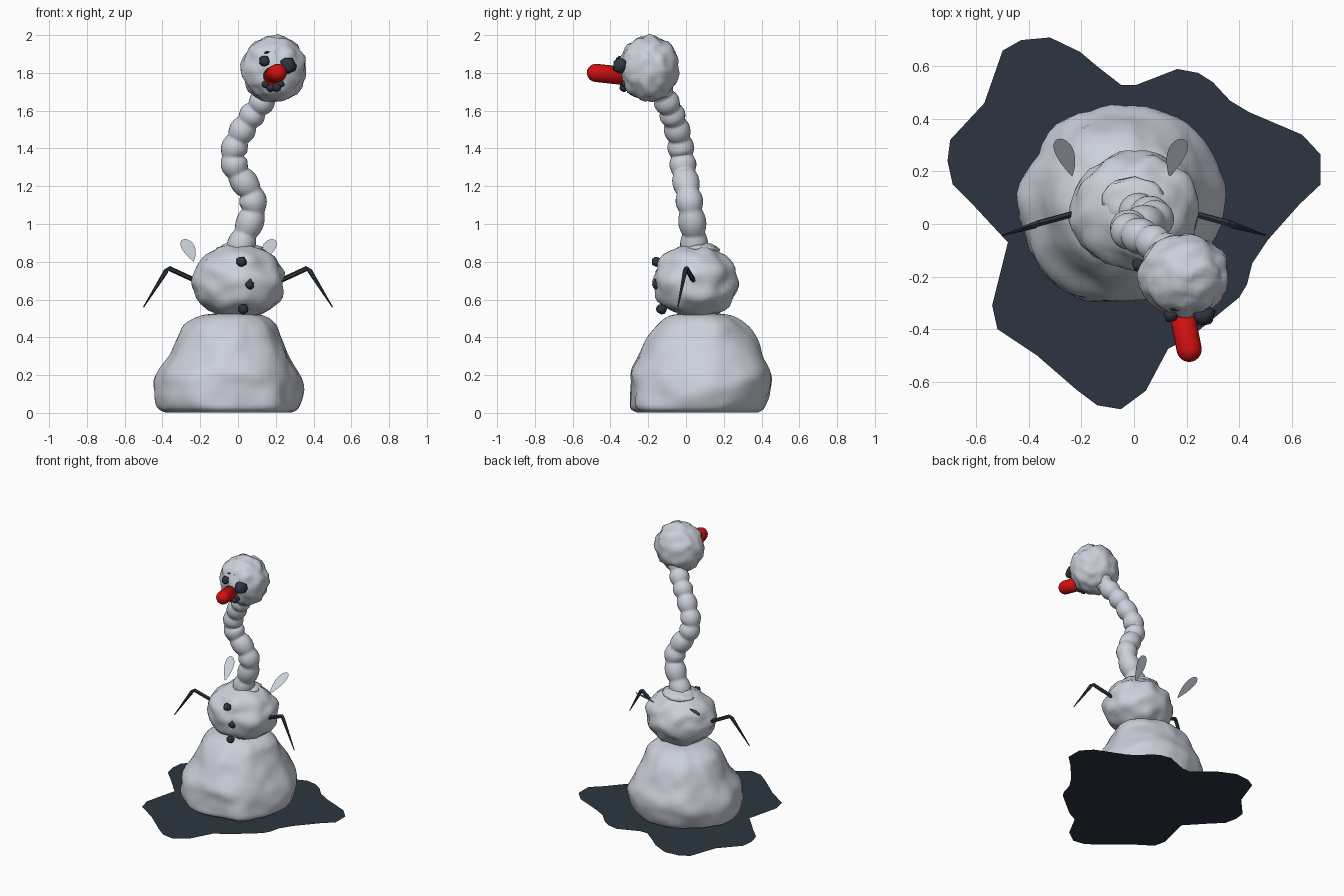
import bpy, bmesh, math
from mathutils import Vector, noise

if "Cube" in bpy.data.objects:
    bpy.data.objects.remove(bpy.data.objects["Cube"])


def mat(name, col):
    m = bpy.data.materials.new(name)
    m.diffuse_color = (*col, 1)
    m.use_nodes = True
    m.node_tree.nodes["Principled BSDF"].inputs["Base Color"].default_value = m.diffuse_color
    return m


SNOW = mat("snow", (0.60, 0.63, 0.70))
COAL = mat("coal", (0.025, 0.036, 0.052))
RED = mat("nose red", (0.65, 0.005, 0.005))


def finish(name, bm, material, smooth=True, recalc=True):
    if recalc:
        bmesh.ops.recalc_face_normals(bm, faces=bm.faces)
    me = bpy.data.meshes.new(name)
    bm.to_mesh(me)
    bm.free()
    me.materials.append(material)
    for p in me.polygons:
        p.use_smooth = smooth
    ob = bpy.data.objects.new(name, me)
    bpy.context.collection.objects.link(ob)
    return ob


def lumpy(name, c, r, material, sub=4, amp=0.08, freq=2.0, seed=0):
    """Ball pushed in and out by noise."""
    bm = bmesh.new()
    bmesh.ops.create_icosphere(bm, subdivisions=sub, radius=1)
    for v in bm.verts:
        k = 1 + amp * noise.noise(v.co * freq + Vector((seed, seed * 2, 3.7)))
        v.co = Vector(c) + Vector([a * b * k for a, b in zip(v.co, r)])
    return finish(name, bm, material)


def loft(bm, rings):
    """Skin a list of vertex-position rings and cap both ends."""
    rows = [[bm.verts.new(p) for p in ring] for ring in rings]
    n = len(rows[0])
    for a, b in zip(rows, rows[1:]):
        for i in range(n):
            bm.faces.new((a[i], a[(i + 1) % n], b[(i + 1) % n], b[i]))
    bm.faces.new(rows[0][::-1])
    bm.faces.new(rows[-1])


def tube(name, pts, radii, material, n=16, smooth=True):
    pts = [Vector(p) for p in pts]
    rings = []
    for i, p in enumerate(pts):
        d = (pts[min(i + 1, len(pts) - 1)] - pts[max(i - 1, 0)]).normalized()
        ref = Vector((0, 1, 0)) if abs(d.y) < 0.8 else Vector((0, 0, 1))
        u = d.cross(ref).normalized()
        w = d.cross(u)
        rings.append([p + radii[i] * (math.cos(t) * u + math.sin(t) * w)
                      for t in (2 * math.pi * k / n for k in range(n))])
    bm = bmesh.new()
    loft(bm, rings)
    return finish(name, bm, material, smooth)


def interp(keys, t):
    """Smooth (Catmull-Rom) interpolation through rows of numbers, t in 0..1."""
    f = t * (len(keys) - 1)
    i = min(int(f), len(keys) - 2)
    f -= i
    a, b, c, d = (keys[max(0, min(len(keys) - 1, i + k))] for k in (-1, 0, 1, 2))
    return [0.5 * (2 * q + (r - p) * f + (2 * p - 5 * q + 4 * r - s) * f * f
                   + (3 * q - p - 3 * r + s) * f ** 3) for p, q, r, s in zip(a, b, c, d)]


# Puddle: flat blotch on the ground
outline = [(-.32, .71), (-.43, .70), (-.50, .66), (-.57, .46), (-.70, .32), (-.71, .24),
           (-.69, .15), (-.61, .07), (-.48, -.07), (-.52, -.23), (-.54, -.31), (-.52, -.40),
           (-.37, -.50), (-.22, -.63), (-.14, -.69), (-.05, -.705), (.045, -.635), (.13, -.475),
           (.21, -.435), (.40, -.28), (.43, -.23), (.45, -.15), (.51, -.06), (.63, .075),
           (.71, .15), (.71, .265), (.64, .34), (.44, .425), (.365, .47), (.30, .54), (.245, .575),
           (.165, .59), (.01, .53), (-.05, .53), (-.14, .60), (-.205, .655)]
bm = bmesh.new()
bm.faces.new([bm.verts.new((x, y, 0.0)) for x, y in reversed(outline)])
bmesh.ops.triangulate(bm, faces=bm.faces)
bm.normal_update()
for f in bm.faces:
    if f.normal.z < 0:
        f.normal_flip()
finish("puddle", bm, COAL, False, recalc=False)

# Base mound: rows are z, x centre, y centre, x radius, y radius
rows = [(.002, -.04, .06, .34, .31), (.03, -.04, .06, .38, .35), (.12, -.04, .07, .39, .37),
        (.21, -.045, .075, .37, .375), (.30, -.045, .085, .325, .33), (.40, -.05, .085, .275, .285),
        (.47, -.04, .085, .235, .23), (.515, -.03, .08, .16, .16), (.53, -.03, .08, .05, .05)]
rings = []
for j in range(41):
    z, cx, cy, rx, ry = interp(rows, j / 40)
    ring = []
    for k in range(56):
        a = 2 * math.pi * k / 56
        p = Vector((math.cos(a), math.sin(a), z * 2.5))
        s = 1 + 0.09 * noise.noise(p * 1.7) + 0.035 * noise.noise(p * 4.5)
        ring.append((cx + rx * s * p.x, cy + ry * s * p.y, max(z, .002)))
    rings.append(ring)
bm = bmesh.new()
loft(bm, rings)
finish("base_mound", bm, SNOW)

# Belly, collar and head
lumpy("belly", (.005, .05, .695), (.247, .222, .198), SNOW, amp=.11, freq=2.6, seed=2)
lumpy("collar", (.005, .075, .865), (.12, .105, .035), SNOW, sub=3, amp=.25, seed=5)
lumpy("head", (.19, -.195, 1.822), (.172, .158, .175), SNOW, amp=.10, freq=3.5, seed=8)

# Neck: beaded bent tube
path = [(.0, .045, .85), (.04, .04, .95), (.08, .025, 1.07), (.065, .01, 1.17), (.0, -.01, 1.27),
        (-.027, -.022, 1.36), (.0, -.035, 1.45), (.05, -.06, 1.54), (.10, -.085, 1.61),
        (.15, -.12, 1.68), (.18, -.15, 1.75)]
N = 100
tube("neck", [interp(path, i / N) for i in range(N + 1)],
     [.061 + .014 * abs(math.sin(math.pi * 10 * i / N)) - .008 * i / N for i in range(N + 1)],
     SNOW, 24)

# Nose: capsule with rounded tip
a, b, R = Vector((.165, -.25, 1.775)), Vector((.21, -.477, 1.80)), .048
d = (b - a).normalized()
ts = [math.radians(q) for q in (0, 18, 36, 54, 72, 86)]
tube("nose", [a] + [b + d * R * math.sin(t) for t in ts],
     [R] + [R * math.cos(t) for t in ts], RED, 20)

# Coal lumps: eyes, mouth, buttons
lumps = {"eye_small": [(.14, -.345, 1.862, .029)],
         "eye_large": [(.265, -.345, 1.838, .043)],
         "mouth": [(.145, -.33, 1.74, .02), (.172, -.33, 1.722, .022),
                   (.205, -.33, 1.722, .022), (.228, -.325, 1.742, .018)],
         "button": [(.018, -.155, .80, .027), (.058, -.15, .68, .028), (.028, -.13, .55, .028)]}
for name, items in lumps.items():
    for i, (x, y, z, r) in enumerate(items):
        lumpy(f"{name}_{i + 1}", (x, y, z), (r, r, r), COAL, sub=2, amp=.3, seed=i + 1)

# Eyebrow: thin bent twig
tube("eyebrow", [(.13, -.318, 1.895), (.15, -.325, 1.908), (.20, -.325, 1.91)],
     [.004, .007, .006], COAL, 6, False)

for s, side in ((-1, "left"), (1, "right")):
    # Twig arm with bent elbow
    tube(f"{side}_arm", [(s * .17, .055, .675), (s * .365, .002, .765), (s * .38, -.005, .752),
                         (s * .5, -.043, .56)], [.013, .013, .013, .003], COAL, 6, False)
    # Flat teardrop wing
    root = Vector((-.05 + s * .185, .18, .80))
    axis = Vector((s * .046, .145, .12))
    bm = bmesh.new()
    pts = []
    for k in range(24):
        t = 2 * math.pi * k / 24
        pts.append(bm.verts.new(root + axis * (1 - math.cos(t)) / 2
                                + Vector((.048 * math.sin(t) * math.sin(t / 2), 0, 0))))
    bm.faces.new(pts)
    finish(f"{side}_wing", bm, SNOW, False, recalc=False)
